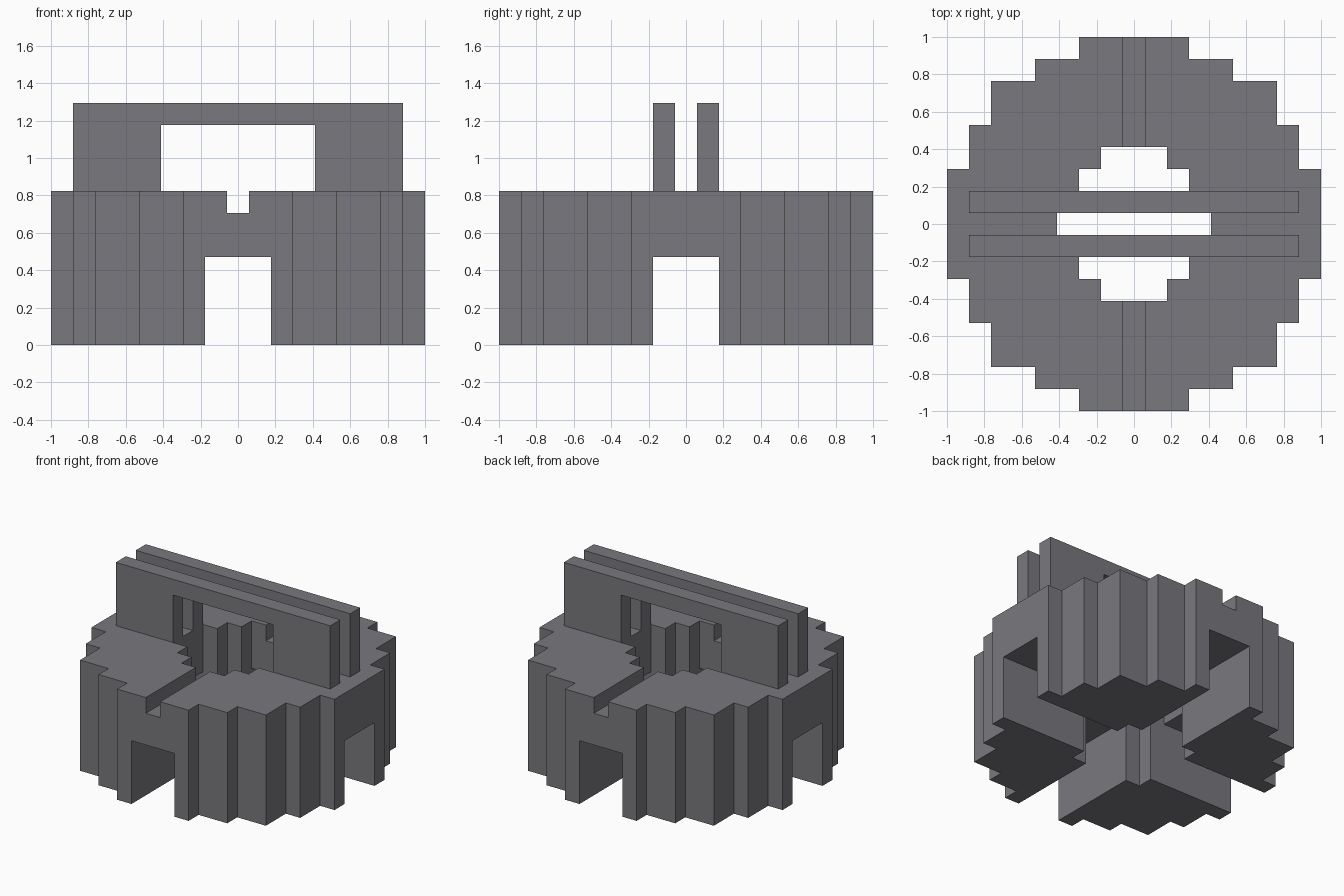
import bpy, bmesh

if "Cube" in bpy.data.objects:
    bpy.data.objects.remove(bpy.data.objects["Cube"])

U = 2 / 17  # one block of the stepped grid

mat = bpy.data.materials.new("stone grey")
mat.diffuse_color = (0.19, 0.19, 0.21, 1)
mat.use_nodes = True
mat.node_tree.nodes["Principled BSDF"].inputs["Base Color"].default_value = mat.diffuse_color


def prism(name, outline, lo, hi, axis="z"):
    """Extrude a flat outline (in blocks) along z or y."""
    bm = bmesh.new()
    place = (lambda a, b, h: (a * U, b * U, h * U)) if axis == "z" else \
            (lambda a, b, h: (a * U, h * U, b * U))
    face = bm.faces.new([bm.verts.new(place(a, b, lo)) for a, b in outline])
    shift = place(0, 0, hi - lo)
    new = bmesh.ops.extrude_face_region(bm, geom=[face])["geom"]
    bmesh.ops.translate(bm, vec=shift,
                        verts=[g for g in new if isinstance(g, bmesh.types.BMVert)])
    bmesh.ops.recalc_face_normals(bm, faces=bm.faces)
    mesh = bpy.data.meshes.new(name)
    bm.to_mesh(mesh)
    bm.free()
    mesh.materials.append(mat)
    obj = bpy.data.objects.new(name, mesh)
    bpy.context.collection.objects.link(obj)
    return obj


def stepped_circle(corners):
    """Mirror the outward corners of one quadrant into a full stepped outline."""
    quad = []
    for i, (x, y) in enumerate(corners):
        quad.append((x, y))
        if i + 1 < len(corners):
            quad.append((x, corners[i + 1][1]))
    right = quad + [(x, -y) for x, y in reversed(quad)]
    return right + [(-x, y) for x, y in reversed(right)]


def rect(x, y):
    return [(-x, -y), (x, -y), (x, y), (-x, y)]


def cut(target, cutter):
    mod = target.modifiers.new(cutter.name, "BOOLEAN")
    mod.operation, mod.solver, mod.object = "DIFFERENCE", "EXACT", cutter
    bpy.context.view_layer.objects.active = target
    bpy.ops.object.modifier_apply(modifier=mod.name)
    bpy.data.objects.remove(cutter)


# Round stepped base
base = prism("ring_base", stepped_circle(
    [(2.5, 8.5), (4.5, 7.5), (6.5, 6.5), (7.5, 4.5), (8.5, 2.5)]), 0, 7)

# Centre well, crossing archways and the top groove
cut(base, prism("well_cutter", stepped_circle(
    [(1.5, 3.5), (2.5, 2.5), (3.5, 1.5)]), -1, 8))
cut(base, prism("front_arch_cutter", rect(1.5, 10), -1, 4))
cut(base, prism("side_arch_cutter", rect(10, 1.5), -1, 4))
cut(base, prism("groove_cutter", rect(0.5, 10), 6, 8))

# Two parallel bridge walls standing over the well
bridge = [(-7.5, 7), (-3.5, 7), (-3.5, 10), (3.5, 10),
          (3.5, 7), (7.5, 7), (7.5, 11), (-7.5, 11)]
prism("front_bridge_wall", bridge, -1.5, -0.5, "y")
prism("back_bridge_wall", bridge, 0.5, 1.5, "y")
